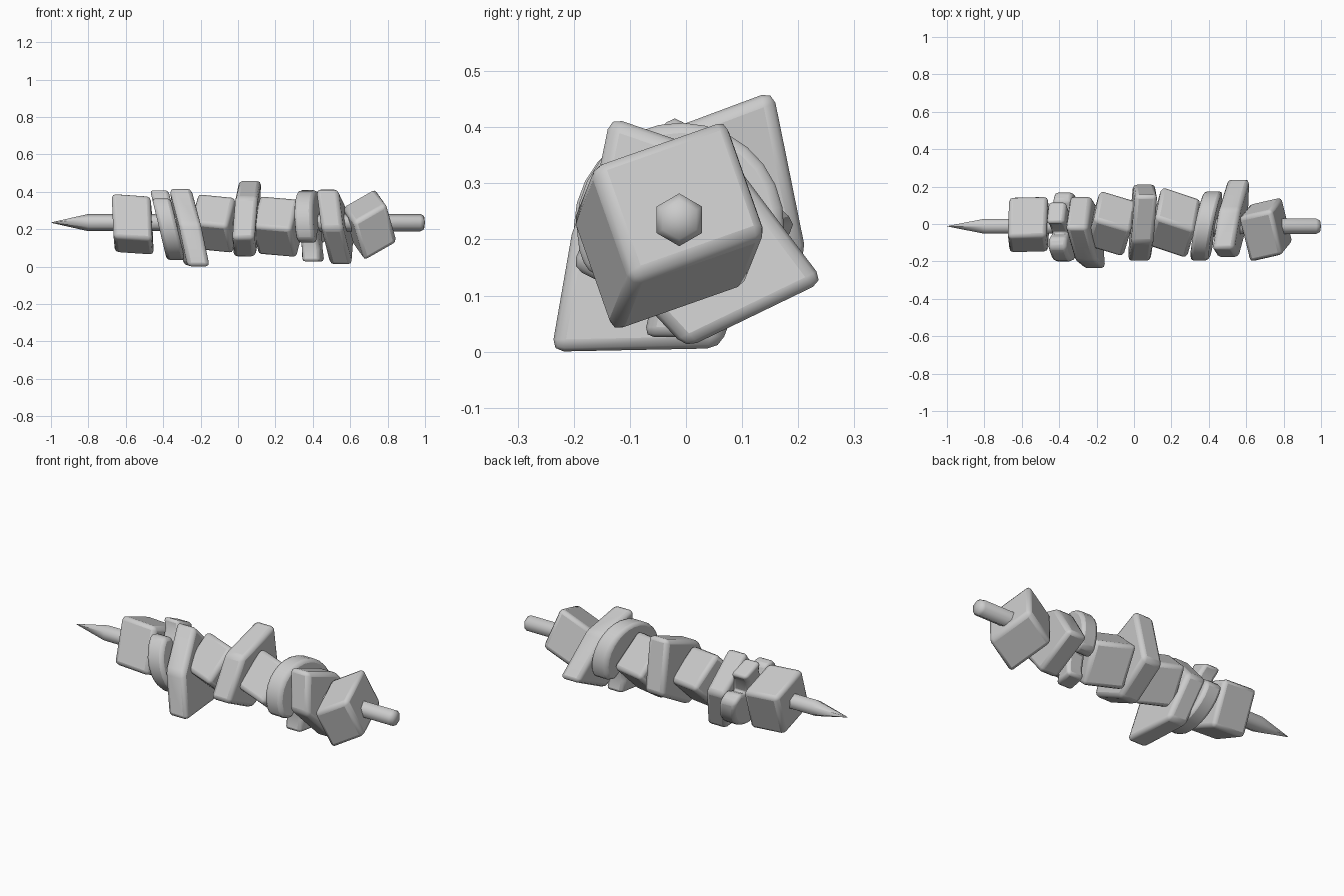
import bpy, bmesh
from math import sin, cos, radians
from mathutils import Vector

if "Cube" in bpy.data.objects:
    bpy.data.objects.remove(bpy.data.objects["Cube"])


def finish(name, bm, bevel=0.0, segments=2, angle=40):
    bmesh.ops.recalc_face_normals(bm, faces=bm.faces)
    me = bpy.data.meshes.new(name)
    bm.to_mesh(me)
    bm.free()
    ob = bpy.data.objects.new(name, me)
    bpy.context.collection.objects.link(ob)
    bpy.context.view_layer.objects.active = ob
    ob.select_set(True)
    bpy.ops.object.shade_smooth_by_angle(angle=radians(angle))
    ob.select_set(False)
    if bevel:
        mod = ob.modifiers.new("soft_edges", "BEVEL")
        mod.width = bevel
        mod.segments = segments
        mod.limit_method = "ANGLE"
        mod.angle_limit = radians(28)
    return ob


def chunk(name, center, ex, ey, ez):
    """Rounded block spanned by three edge vectors."""
    bm = bmesh.new()
    bmesh.ops.create_cube(bm, size=1)
    for v in bm.verts:
        v.co = (Vector(center) + Vector(ex) * v.co.x
                + Vector(ey) * v.co.y + Vector(ez) * v.co.z)
    finish(name, bm, 0.022)


def slice_part(name, outline, x, thick, a, b, yc, zc, bevel):
    """Extrude a y-z outline along x; a and b lean the slice with y and z."""
    bm = bmesh.new()
    rings = []
    for side in (-0.5, 0.5):
        rings.append([bm.verts.new((x + side * thick + a * (y - yc) + b * (z - zc), y, z))
                      for y, z in outline])
    bm.faces.new(rings[0])
    bm.faces.new(rings[1][::-1])
    n = len(outline)
    for i in range(n):
        j = (i + 1) % n
        bm.faces.new((rings[0][i], rings[0][j], rings[1][j], rings[1][i]))
    finish(name, bm, bevel)


def mushroom(name, x, yc, zc, roll, a, b, stem):
    """Slice of mushroom: round cap with a stem, rolled about x."""
    pts = [(0.185 * cos(radians(t)), 0.185 * sin(radians(t))) for t in range(-28, 209, 13)]
    half = [(-0.11, -0.10), (-0.06, -0.05), (-0.05, -0.13), (-0.065, -stem)]
    pts += half + [(-u, v) for u, v in reversed(half)]
    c, s = cos(radians(roll)), sin(radians(roll))
    outline = [(yc + u * c - v * s, zc + u * s + v * c) for u, v in pts]
    slice_part(name, outline, x, 0.098, a, b, yc, zc, 0.018)


# Hexagonal skewer with pointed left end and blunt right end
bm = bmesh.new()
rings = []
for x, r in ((-0.995, 0.002), (-0.8, 0.046), (0.975, 0.047), (0.995, 0.035)):
    rings.append([bm.verts.new((x, -0.012 + r * sin(radians(60 * i)),
                                0.235 + r * cos(radians(60 * i)))) for i in range(6)])
for p, q in zip(rings, rings[1:]):
    for i in range(6):
        j = (i + 1) % 6
        bm.faces.new((p[i], p[j], q[j], q[i]))
for ring, x in ((rings[0], -1.0), (rings[-1], 1.0)):
    tip = bm.verts.new((x, -0.012, 0.235))
    for i in range(6):
        bm.faces.new((ring[i], ring[(i + 1) % 6], tip))
finish("skewer", bm, angle=70)

# Meat cubes, each rolled about the skewer
chunk("meat_1", (-0.563, -0.003, 0.226), (0.208, 0.005, -0.014), (0.008, 0.22, -0.085), (-0.01, 0.085, 0.24))
chunk("meat_2", (-0.12, 0.002, 0.23), (0.2, -0.06, -0.02), (0.035, 0.16, -0.15), (0.045, 0.148, 0.16))
chunk("meat_3", (0.215, 0.008, 0.213), (0.21, -0.07, -0.018), (0.035, 0.172, -0.155), (0.045, 0.155, 0.168))
chunk("meat_4", (0.705, -0.03, 0.224), (0.175, 0.04, 0.1), (-0.06, 0.242, 0.085), (-0.06, -0.074, 0.21))

# Pepper plates
slice_part("pepper_1", [(-0.24, 0.0), (0.06, 0.006), (0.15, 0.24), (-0.02, 0.425), (-0.2, 0.23)],
           -0.267, 0.118, -0.07, -0.2, -0.04, 0.22, 0.022)
slice_part("pepper_2", [(0.155, 0.465), (-0.10, 0.37), (-0.205, 0.15), (0.0, 0.05), (0.215, 0.17)],
           0.045, 0.12, 0.06, 0.05, 0.0, 0.25, 0.022)
slice_part("pepper_3", [(-0.135, 0.418), (0.08, 0.345), (0.246, 0.125), (0.0, 0.006), (-0.18, 0.2)],
           0.523, 0.118, 0.11, -0.15, 0.03, 0.22, 0.022)

# Mushroom slices: left one stem up, right one stem down
mushroom("mushroom_left", -0.376, -0.015, 0.22, 155, 0.0, -0.24, 0.185)
mushroom("mushroom_right", 0.387, -0.01, 0.223, 0, 0.2, -0.08, 0.197)
